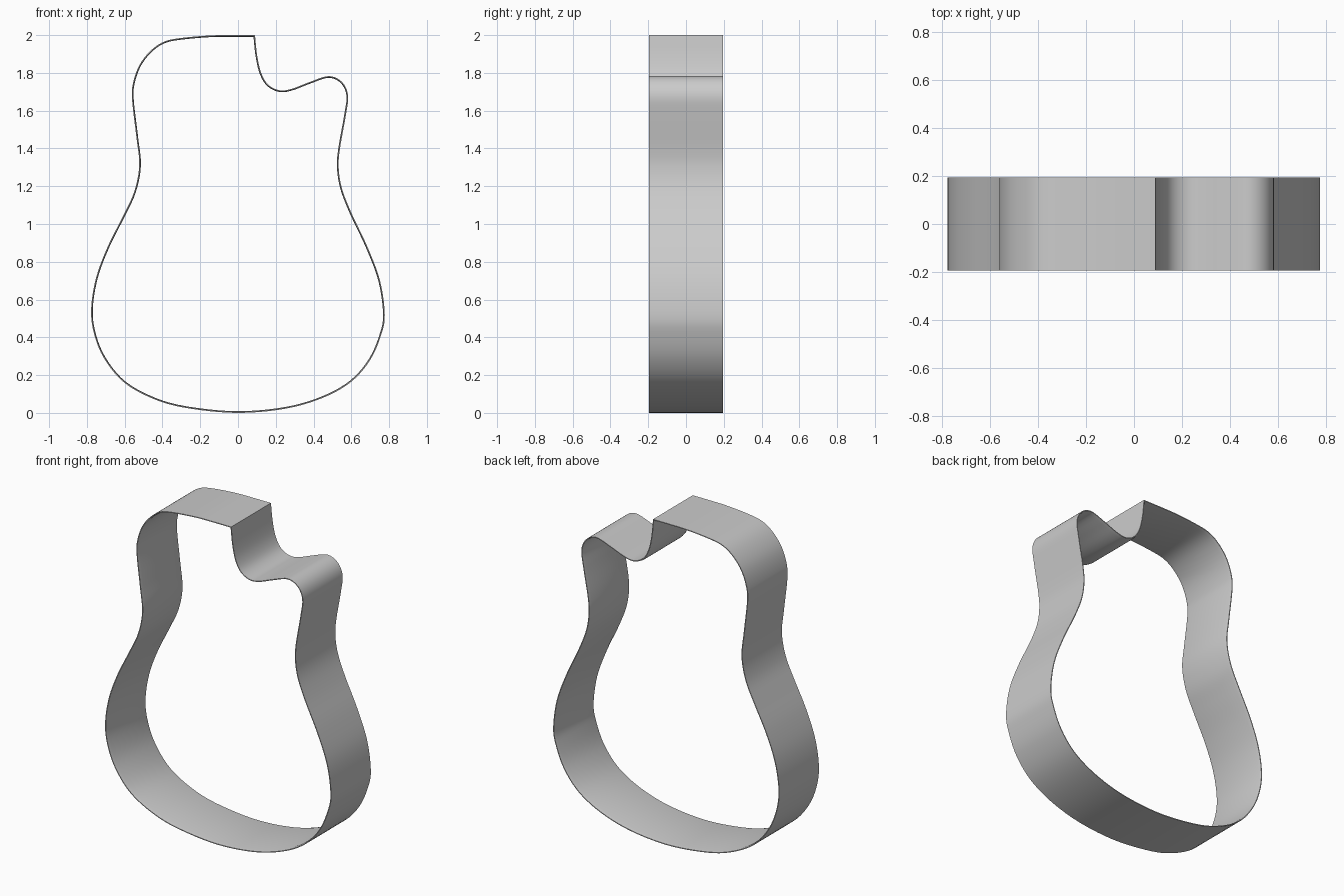
import bpy, bmesh, math
from mathutils import Vector

if "Cube" in bpy.data.objects:
    bpy.data.objects.remove(bpy.data.objects["Cube"])

# Outline (x, z), clockwise from the sharp corner at the neck joint
OUTLINE = [(.09, 2), (.102, 1.89), (.123, 1.80), (.16, 1.738), (.22, 1.708), (.285, 1.716),
    (.38, 1.752), (.48, 1.783), (.55, 1.753), (.583, 1.68), (.57, 1.57), (.54, 1.40),
    (.533, 1.30), (.55, 1.19), (.60, 1.06), (.685, .88), (.752, .70), (.777, .52),
    (.757, .41), (.70, .28), (.60, .165), (.45, .08), (.25, .022), (0, 0),
    (-.25, .022), (-.43, .067), (-.60, .158), (-.71, .29), (-.765, .43), (-.777, .56),
    (-.75, .72), (-.69, .88), (-.61, 1.04), (-.55, 1.17), (-.523, 1.31), (-.538, 1.46),
    (-.561, 1.66), (-.555, 1.75), (-.52, 1.845), (-.46, 1.92), (-.39, 1.966),
    (-.30, 1.985), (-.15, 1.998), (-.03, 2), (.09, 2)]
STEPS = 5

# Smooth curve through the outline points, keeping the corner sharp
def smooth_path(pts):
    p = [Vector(q) for q in pts]
    p = [2 * p[0] - p[1]] + p + [2 * p[-1] - p[-2]]
    path = []
    for a, b, c, d in zip(p, p[1:], p[2:], p[3:]):
        for s in range(STEPS):
            t = s / STEPS
            path.append(.5 * (2 * b + (c - a) * t + (2 * a - 5 * b + 4 * c - d) * t * t
                              + (3 * b - a - 3 * c + d) * t ** 3))
    return path

path = smooth_path(OUTLINE)
n = len(path)

# Inward mitre direction at each path point
def inward(i):
    d1 = (path[i] - path[i - 1]).normalized()
    d2 = (path[(i + 1) % n] - path[i]).normalized()
    m = Vector((d1.y + d2.y, -d1.x - d2.x)).normalized()
    return m / max(.5, m.dot(Vector((d1.y, -d1.x))))

# Cross-section (inset, y): thin wall with a slightly chamfered inner rim
W = .195
SECTION = [(0, -W), (0, W), (.005, W), (.009, W - .02), (.009, -W + .02), (.005, -W)]

bm = bmesh.new()
rings = []
for i, q in enumerate(path):
    m = inward(i)
    rings.append([bm.verts.new((q.x + m.x * o, y, q.y + m.y * o)) for o, y in SECTION])
k = len(SECTION)
for i in range(n):
    a, b = rings[i], rings[(i + 1) % n]
    for j in range(k):
        bm.faces.new((a[j], a[(j + 1) % k], b[(j + 1) % k], b[j]))
bmesh.ops.recalc_face_normals(bm, faces=bm.faces[:])
mesh = bpy.data.meshes.new("body_side_band")
bm.to_mesh(mesh)
bm.free()
band = bpy.data.objects.new("body_side_band", mesh)
bpy.context.collection.objects.link(band)

# Plain grey
grey = bpy.data.materials.new("light_grey")
grey.diffuse_color = (.6, .6, .6, 1)
grey.use_nodes = True
grey.node_tree.nodes["Principled BSDF"].inputs["Base Color"].default_value = grey.diffuse_color
mesh.materials.append(grey)

bpy.context.view_layer.objects.active = band
band.select_set(True)
bpy.ops.object.shade_smooth_by_angle(angle=math.radians(30))
